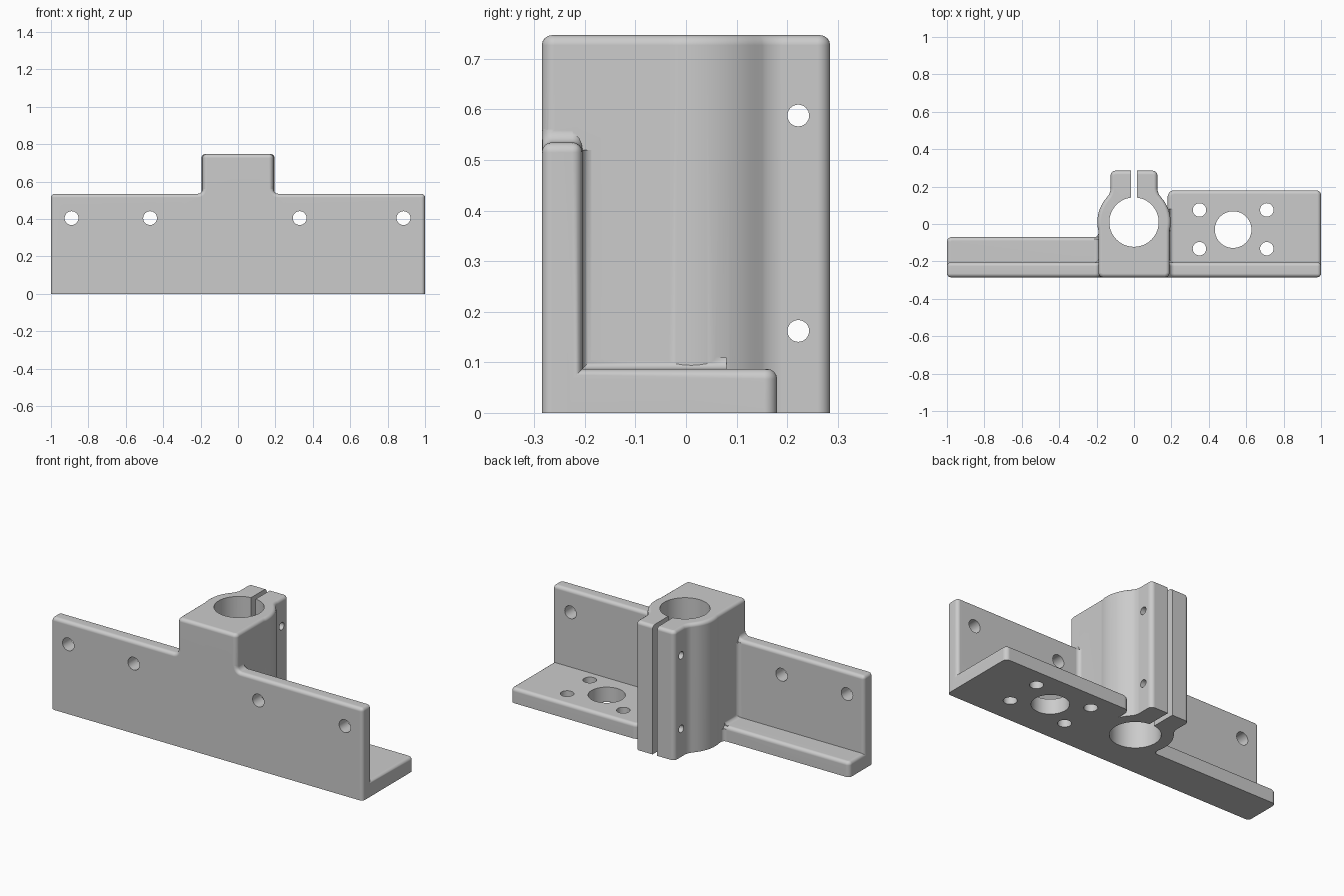
import bpy, bmesh, math
from mathutils import Vector

if "Cube" in bpy.data.objects:
    bpy.data.objects.remove(bpy.data.objects["Cube"])

grey = bpy.data.materials.new("plain grey")
grey.use_nodes = True
grey.diffuse_color = (0.6, 0.6, 0.6, 1)
grey.node_tree.nodes["Principled BSDF"].inputs["Base Color"].default_value = (0.6, 0.6, 0.6, 1)

ROUND = 0.02
PLACE = {"X": lambda u, v, w: (w, u, v),
         "Y": lambda u, v, w: (u, w, v),
         "Z": lambda u, v, w: (u, v, w)}


def rounded(corners, steps=6):
    """Outline from (u, v, rounding) corners, each rounded with an arc."""
    pts = []
    for i, (u, v, d) in enumerate(corners):
        p = Vector((u, v))
        if not d:
            pts.append(p)
            continue
        before = Vector(corners[i - 1][:2])
        after = Vector(corners[(i + 1) % len(corners)][:2])
        a = p + (before - p).normalized() * d
        b = p + (after - p).normalized() * d
        for k in range(steps + 1):
            t = k / steps
            m = 2 * t * (1 - t) * math.sqrt(0.5)
            pts.append(((1 - t) ** 2 * a + m * p + t * t * b) / ((1 - t) ** 2 + m + t * t))
    return pts


def circle(u, v, r, n=48):
    return [(u + r * math.cos(math.tau * k / n), v + r * math.sin(math.tau * k / n))
            for k in range(n)]


def rect(u0, u1, v0, v1):
    return [(u0, v0), (u1, v0), (u1, v1), (u0, v1)]


def prism(name, outline, axis, w0, w1, bevel=0):
    """Extrude an outline along an axis; round its sharp edges above the base."""
    bm = bmesh.new()
    rings = [[bm.verts.new(PLACE[axis](u, v, w)) for u, v in outline] for w in (w0, w1)]
    n = len(outline)
    for ring in rings:
        bm.faces.new(ring)
    for i in range(n):
        j = (i + 1) % n
        bm.faces.new((rings[0][i], rings[0][j], rings[1][j], rings[1][i]))
    bmesh.ops.recalc_face_normals(bm, faces=bm.faces)
    if bevel:
        edges = [e for e in bm.edges if e.calc_face_angle() > 0.7
                 and max(v.co.z for v in e.verts) > 0.001]
        bmesh.ops.bevel(bm, geom=edges, offset=bevel, segments=4, profile=0.5,
                        affect="EDGES", clamp_overlap=False)
    mesh = bpy.data.meshes.new(name)
    bm.to_mesh(mesh)
    bm.free()
    mesh.materials.append(grey)
    ob = bpy.data.objects.new(name, mesh)
    bpy.context.collection.objects.link(ob)
    return ob


def cove(name, axis, u, v, su, sv, w0, w1, r=0.022):
    """Concave fillet strip in the inner corner (u, v), opening towards (su, sv)."""
    e, s = 0.02, r + 0.001
    shape = [(-e, -e, 0), (s, -e, 0), (s, 0, 0), (0, 0, r), (0, s, 0), (-e, s, 0)]
    outline = [(u + su * p[0], v + sv * p[1]) for p in rounded(shape)]
    return prism(name, outline, axis, w0, w1)


HALF, FRONT, WALL_BACK = 0.19, -0.285, -0.205
WALL_TOP, TOP, FLANGE_TOP = 0.535, 0.747, 0.087

# Upright wall, with fillets running up to the clamp block
half_wall = [(1, 0, 0), (1, WALL_TOP, 0), (HALF, WALL_TOP, 0.025), (HALF, 0.57, 0), (0.1, 0.6, 0)]
wall = rounded(half_wall + [(-u, v, d) for u, v, d in reversed(half_wall)])
bracket = prism("bracket", wall, "Y", FRONT, WALL_BACK, ROUND)

# Clamp body: square front, round barrel, two ears
half_clamp = [(HALF, FRONT, 0.025)]
for k in range(13):
    a = math.radians(-13 + 53 * k / 12)
    half_clamp.append((0.196 * math.cos(a), 0.01 + 0.196 * math.sin(a), 0))
half_clamp += [(0.125, 0.168, 0.022), (0.125, 0.285, 0.025)]
outline = rounded(half_clamp + [(-u, v, d) for u, v, d in reversed(half_clamp)])
parts = [prism("clamp_body", outline, "Z", 0, TOP, ROUND)]

# Wide flange on the left, narrow flange on the right
wide = rounded([(0.18, -0.25, 0), (1, -0.25, 0), (1, 0.18, 0.025), (0.18, 0.18, 0.035)])
narrow = rounded([(-1, -0.25, 0), (-0.15, -0.25, 0), (-0.15, -0.07, 0), (-1, -0.07, 0.025)])
parts.append(prism("wide_flange", wide, "Z", 0, FLANGE_TOP, ROUND))
parts.append(prism("narrow_flange", narrow, "Z", 0, FLANGE_TOP, ROUND))

# Fillets between the clamp and its neighbours
for side, reach in ((1, 0.08), (-1, -0.08)):
    parts.append(cove("wall_fillet", "Z", side * HALF, WALL_BACK, side, 1, 0.03, 0.52))
    parts.append(cove("flange_fillet", "Y", side * HALF, FLANGE_TOP, side, 1, -0.24, reach))
parts.append(cove("end_fillet", "Z", -HALF, -0.07, -1, 1, 0, 0.07))

# Bore, clamp slot and screw holes
cutters = [prism("bore_cutter", circle(0, 0.01, 0.132, 64), "Z", -0.1, 1),
           prism("slot_cutter", rect(-0.015, 0.015, 0.06, 0.4), "Z", -0.1, 1),
           prism("motor_hole_cutter", circle(0.53, -0.03, 0.098), "Z", -0.1, 0.2)]
for x in (-0.89, -0.47, 0.33, 0.885):
    cutters.append(prism("wall_hole_cutter", circle(x, 0.405, 0.037, 32), "Y", -0.4, -0.15))
for x in (0.35, 0.71):
    for y in (0.075, -0.132):
        cutters.append(prism("flange_hole_cutter", circle(x, y, 0.036, 32), "Z", -0.1, 0.2))
for z in (0.162, 0.588):
    cutters.append(prism("ear_hole_cutter", circle(0.222, z, 0.0215, 32), "X", -0.3, 0.3))

# Merge the parts, then cut the holes
bpy.context.view_layer.objects.active = bracket
bracket.select_set(True)
for operation, group in (("UNION", parts), ("DIFFERENCE", cutters)):
    for ob in group:
        mod = bracket.modifiers.new("join", "BOOLEAN")
        mod.operation, mod.solver, mod.object = operation, "EXACT", ob
        bpy.ops.object.modifier_apply(modifier=mod.name)
        bpy.data.objects.remove(ob)

bpy.ops.object.shade_smooth_by_angle(angle=math.radians(35))
weighted = bracket.modifiers.new("even_shading", "WEIGHTED_NORMAL")
weighted.keep_sharp = True
